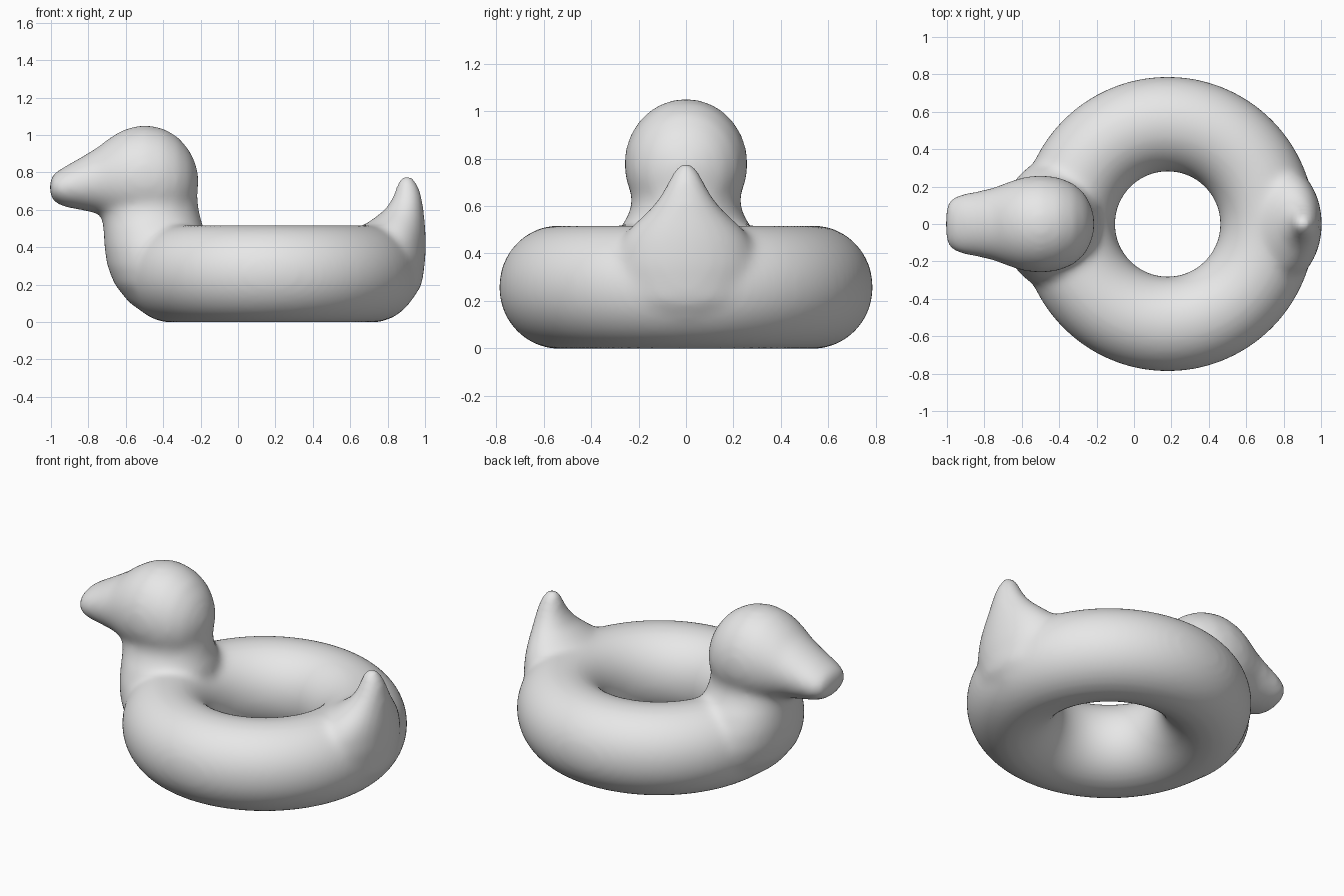
import bpy, bmesh, math
from mathutils import Vector

cube = bpy.data.objects.get("Cube")
if cube:
    bpy.data.objects.remove(cube, do_unlink=True)

SIDES = 40
bm = bmesh.new()


def loft(rings, closed=False):
    """Skin a list of (centre, half_axis_a, half_axis_b) ellipses."""
    loops = []
    for c, a, b in rings:
        loops.append([bm.verts.new(c + a * math.cos(t) + b * math.sin(t))
                      for t in (2 * math.pi * k / SIDES for k in range(SIDES))])
    count = len(loops)
    for i in range(count if closed else count - 1):
        p, q = loops[i], loops[(i + 1) % count]
        for k in range(SIDES):
            n = (k + 1) % SIDES
            bm.faces.new((p[k], p[n], q[n], q[k]))
    if not closed:
        bm.faces.new(loops[0][::-1])
        bm.faces.new(loops[-1])


def upright(rows):
    """Horizontal ellipses from (z, x min, x max, half width)."""
    loft([(Vector(((x0 + x1) / 2, 0, z)), Vector(((x1 - x0) / 2, 0, 0)), Vector((0, w, 0)))
          for z, x0, x1, w in rows])


def lengthwise(rows):
    """Upright ellipses from (x, z min, z max, half width)."""
    loft([(Vector((x, 0, (z0 + z1) / 2)), Vector((0, w, 0)), Vector((0, 0, (z1 - z0) / 2)))
          for x, z0, z1, w in rows])


# inflated ring
ring = []
for i in range(96):
    t = 2 * math.pi * i / 96
    out = Vector((math.cos(t), math.sin(t), 0))
    ring.append((Vector((0.18, 0, 0.258)) + out * 0.535, out * 0.254, Vector((0, 0, 0.261))))
loft(ring, closed=True)

# chest and neck
upright([(0.05, -0.5, -0.3, 0.18), (0.1, -0.58, -0.25, 0.27), (0.2, -0.66, -0.2, 0.34),
         (0.3, -0.7, -0.18, 0.35), (0.4, -0.715, -0.18, 0.33), (0.5, -0.72, -0.18, 0.285),
         (0.54, -0.725, -0.195, 0.255), (0.6, -0.735, -0.21, 0.23), (0.7, -0.7, -0.22, 0.23)])

# head and beak
lengthwise([(-1.006, 0.675, 0.765, 0.09), (-0.985, 0.64, 0.795, 0.135),
            (-0.93, 0.615, 0.83, 0.16), (-0.85, 0.6, 0.875, 0.173),
            (-0.75, 0.58, 0.935, 0.195), (-0.68, 0.55, 0.99, 0.222),
            (-0.6, 0.52, 1.035, 0.25), (-0.5, 0.5, 1.056, 0.262),
            (-0.4, 0.5, 1.037, 0.25), (-0.32, 0.53, 0.99, 0.215),
            (-0.26, 0.58, 0.92, 0.16), (-0.225, 0.66, 0.845, 0.09),
            (-0.212, 0.72, 0.79, 0.035)])

# upturned tail
upright([(0.1, 0.6, 0.92, 0.2), (0.2, 0.6, 0.985, 0.29), (0.35, 0.6, 1.004, 0.31),
         (0.45, 0.62, 1.005, 0.28), (0.51, 0.66, 1.002, 0.235), (0.55, 0.72, 0.998, 0.19),
         (0.6, 0.785, 0.993, 0.14), (0.66, 0.825, 0.985, 0.1),
         (0.72, 0.845, 0.97, 0.068), (0.765, 0.858, 0.945, 0.045), (0.785, 0.875, 0.925, 0.025)])

bmesh.ops.recalc_face_normals(bm, faces=bm.faces[:])
mesh = bpy.data.meshes.new("duck_swim_ring")
bm.to_mesh(mesh)
bm.free()
duck = bpy.data.objects.new("duck_swim_ring", mesh)
bpy.context.collection.objects.link(duck)

# plain grey vinyl
grey = bpy.data.materials.new("grey_vinyl")
grey.use_nodes = True
colour = (0.8, 0.8, 0.8, 1)
grey.diffuse_color = colour
grey.node_tree.nodes["Principled BSDF"].inputs["Base Color"].default_value = colour
mesh.materials.append(grey)

# fuse the parts into one skin and soften the joins
fuse = duck.modifiers.new("fuse", 'REMESH')
fuse.mode = 'VOXEL'
fuse.voxel_size = 0.018
fuse.use_smooth_shade = True
soften = duck.modifiers.new("soften", 'SMOOTH')
soften.factor = 0.5
soften.iterations = 24
